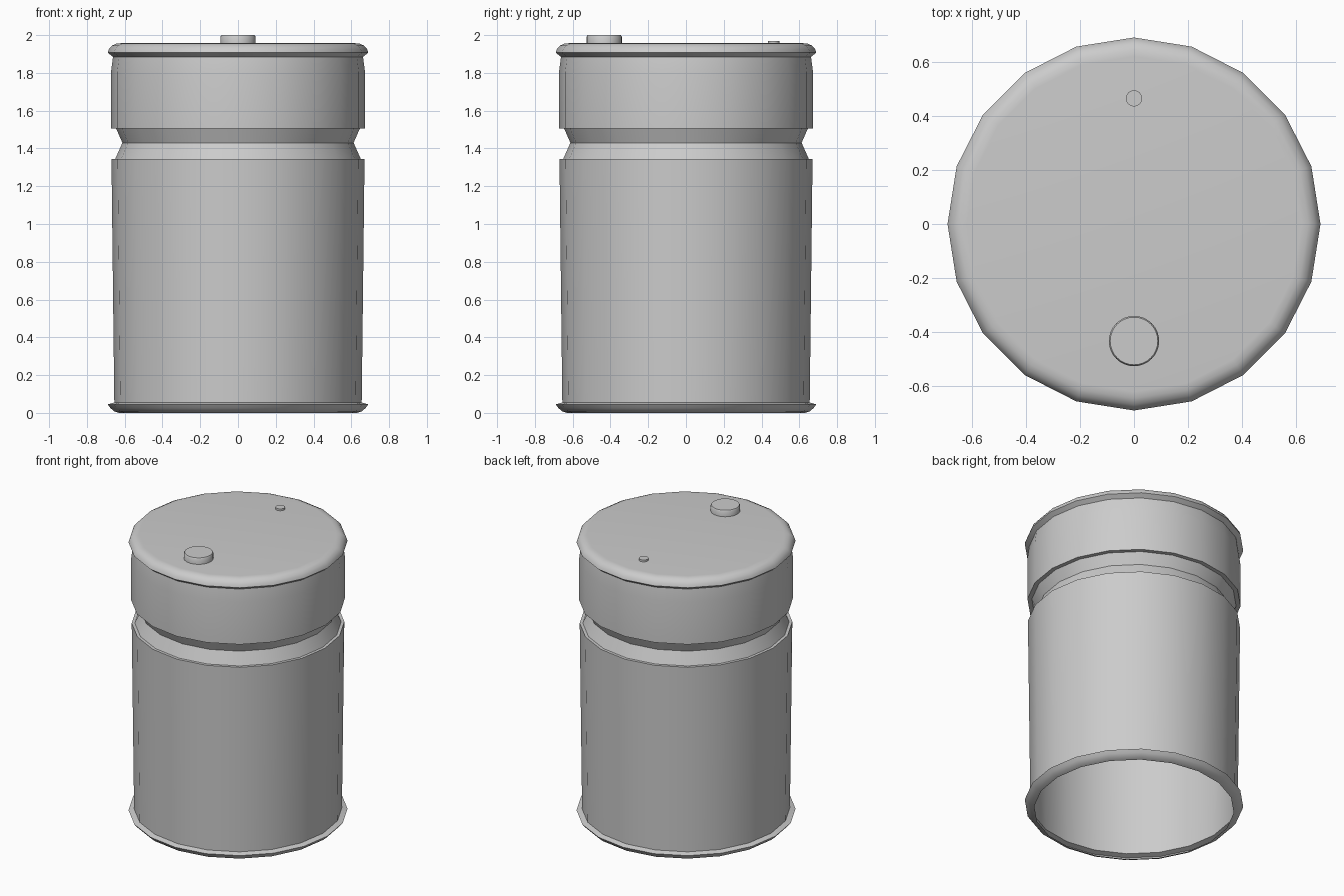
import bpy, bmesh, math

if "Cube" in bpy.data.objects:
    bpy.data.objects.remove(bpy.data.objects["Cube"])


def lathe(name, profile, sides, centre=(0, 0), cap_top=True):
    """Spin an (r, z) profile, listed bottom to top, around a vertical axis."""
    bm = bmesh.new()
    rings = []
    for r, z in profile:
        rings.append([bm.verts.new((centre[0] + r * math.cos(2 * math.pi * i / sides),
                                    centre[1] + r * math.sin(2 * math.pi * i / sides), z))
                      for i in range(sides)])
    for a, b in zip(rings, rings[1:]):
        for i in range(sides):
            j = (i + 1) % sides
            bm.faces.new((a[i], a[j], b[j], b[i]))
    if cap_top:
        bm.faces.new(rings[-1])
    me = bpy.data.meshes.new(name)
    bm.to_mesh(me)
    bm.free()
    ob = bpy.data.objects.new(name, me)
    bpy.context.collection.objects.link(ob)
    bpy.ops.object.select_all(action='DESELECT')
    bpy.context.view_layer.objects.active = ob
    ob.select_set(True)
    bpy.ops.object.shade_smooth_by_angle(angle=math.radians(32))
    return ob


# Drum shell: open bottom, rolled rims, grip groove, flat lid
lathe("drum_body", [
    (0.63, 0.0), (0.655, 0.008), (0.675, 0.025), (0.69, 0.045), (0.655, 0.055),  # bottom rim
    (0.67, 1.345), (0.65, 1.345),                                                # lower wall, ledge
    (0.612, 1.43), (0.645, 1.505), (0.673, 1.505),                               # groove
    (0.673, 1.80), (0.662, 1.885),                                               # upper wall
    (0.69, 1.907), (0.684, 1.925), (0.668, 1.944), (0.645, 1.955), (0.62, 1.957),  # top rim
], 20)

# Large filler cap at the front of the lid
lathe("filler_cap", [(0.093, 1.95), (0.093, 1.992), (0.088, 2.0)], 32, (0, -0.433))

# Small vent plug at the back of the lid
lathe("vent_plug", [(0.03, 1.95), (0.03, 1.97)], 24, (0, 0.465))
